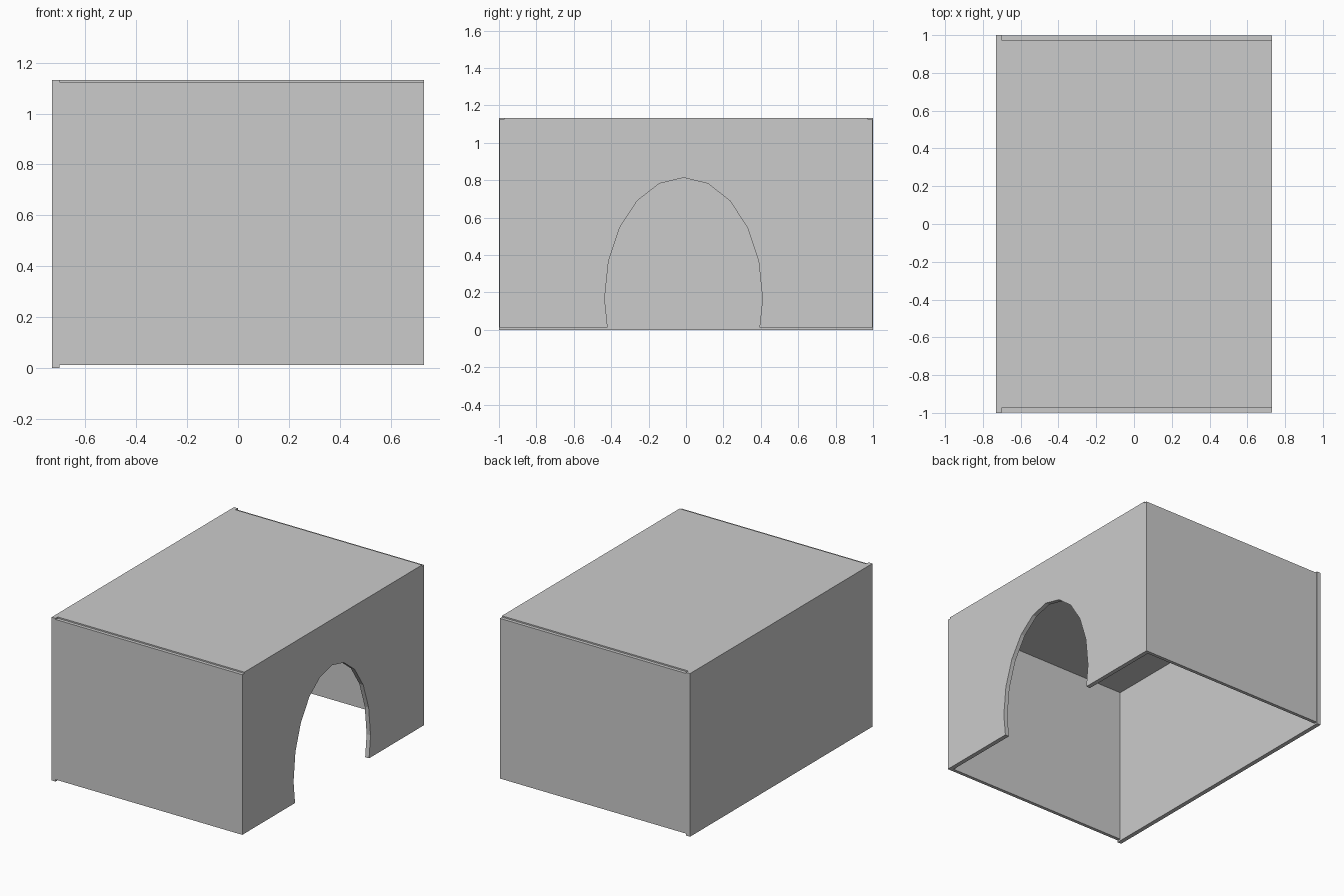
import bpy, bmesh, math

if "Cube" in bpy.data.objects:
    bpy.data.objects.remove(bpy.data.objects["Cube"])

W, L, H = 0.731, 1.0, 1.132   # half width, half length, height
T, S = 0.026, 0.009           # wall thickness, small step at the joints
BASE = 0.012                  # underside of the raised walls


def prism(name, outline, x0, x1):
    """Extrude a (y, z) outline along x."""
    bm = bmesh.new()
    face = bm.faces.new([bm.verts.new((x0, y, z)) for y, z in outline])
    ext = bmesh.ops.extrude_face_region(bm, geom=[face])
    moved = [g for g in ext["geom"] if isinstance(g, bmesh.types.BMVert)]
    bmesh.ops.translate(bm, verts=moved, vec=(x1 - x0, 0, 0))
    bmesh.ops.recalc_face_normals(bm, faces=bm.faces)
    mesh = bpy.data.meshes.new(name)
    bm.to_mesh(mesh)
    bm.free()
    obj = bpy.data.objects.new(name, mesh)
    bpy.context.collection.objects.link(obj)
    return obj


def box(name, x0, x1, y0, y1, z0, z1):
    return prism(name, [(y0, z0), (y1, z0), (y1, z1), (y0, z1)], x0, x1)


# Solid wall on the left, full height
box("left_wall", -W, -W + 0.03, -L, L, 0, H)

# End walls, a little lower than the roof
for name, s in (("front_wall", -1), ("back_wall", 1)):
    ys = sorted((s * (L - T), s * (L - 0.003)))
    box(name, -W + 0.03, W, *ys, BASE, H - S)

# Roof panel between the walls
box("roof", -W + 0.03, W - 0.03, -L + T, L - T, H - 0.03, H)

# Doorway wall: faceted half ellipse cut into the bottom edge
cy, cz, ry, rz = -0.013, 0.166, 0.422, 0.647
arch = [(cy - ry * math.cos(a), cz + rz * math.sin(a))
        for a in (math.radians(18 * i) for i in range(11))]
outline = ([(-L + T, BASE), (cy - 0.406, BASE)] + arch +
           [(cy + 0.406, BASE), (L - T, BASE), (L - T, H), (-L + T, H)])
prism("doorway_wall", outline, W - 0.03, W)
